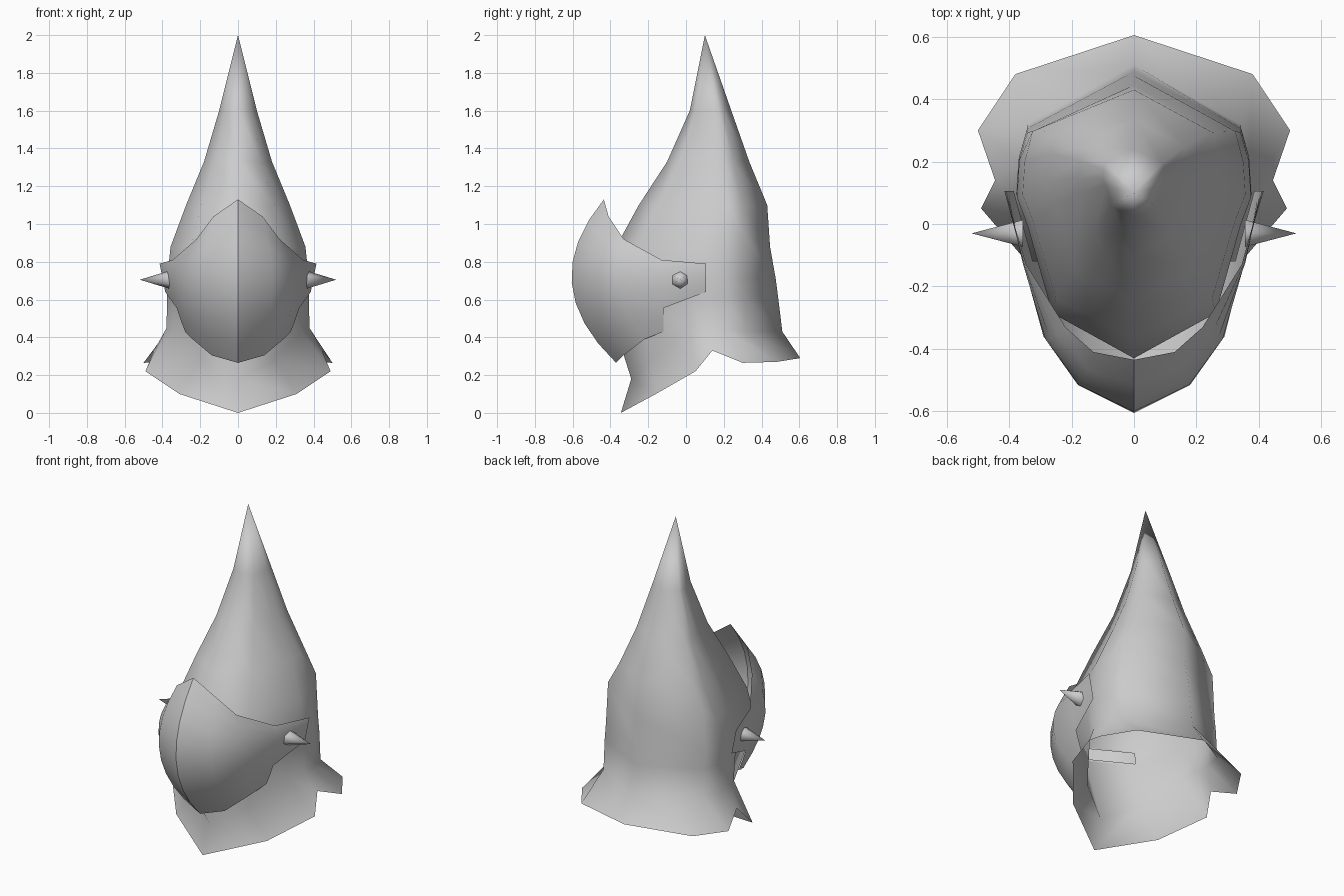
import bpy, bmesh, math
from mathutils import Matrix, Vector

cube = bpy.data.objects.get("Cube")
if cube:
    bpy.data.objects.remove(cube, do_unlink=True)

STEEL = (0.6, 0.6, 0.6, 1)
steel = bpy.data.materials.new("grey steel")
steel.use_nodes = True
steel.diffuse_color = STEEL
steel.node_tree.nodes["Principled BSDF"].inputs["Base Color"].default_value = STEEL


def finish(name, bm, sharp_angle=None):
    """Turn a bmesh into a smooth shaded steel object."""
    mesh = bpy.data.meshes.new(name)
    bm.to_mesh(mesh)
    bm.free()
    mesh.materials.append(steel)
    obj = bpy.data.objects.new(name, mesh)
    bpy.context.collection.objects.link(obj)
    bpy.ops.object.select_all(action="DESELECT")
    obj.select_set(True)
    bpy.context.view_layer.objects.active = obj
    if sharp_angle:
        bpy.ops.object.shade_smooth_by_angle(angle=math.radians(sharp_angle))
    else:
        bpy.ops.object.shade_smooth()
    return obj


def flip(column):
    return [Vector((-p.x, p.y, p.z)) for p in column]


def skin(columns, closed):
    """Join neighbouring top-to-bottom columns of points with quads."""
    bm = bmesh.new()
    grid = [[bm.verts.new(p) for p in column] for column in columns]
    pairs = list(zip(grid, grid[1:]))
    if closed:
        pairs.append((grid[-1], grid[0]))
    for a, b in pairs:
        for r in range(min(len(a), len(b)) - 1):
            bm.faces.new((a[r], a[r + 1], b[r + 1], b[r]))
    bmesh.ops.remove_doubles(bm, verts=bm.verts, dist=0.0005)
    return bm


# Pointed bowl: one half section, scaled at each height
section = [(0, 0), (0.7, 0.16), (0.91, 0.47), (1, 0.57), (0.98, 0.7), (0.91, 0.8), (0, 1)]
EYE_TOP, EYE_BOTTOM = 0.71, 0.61
levels = [  # height, front, back, half width
    (2.0, 0.1, 0.1, 0),
    (1.6, 0.02, 0.24, 0.1),
    (1.33, -0.1, 0.335, 0.18),
    (1.1, -0.25, 0.43, 0.275),
    (0.88, -0.37, 0.445, 0.357),
    (EYE_TOP, -0.43, 0.475, 0.375),
    (EYE_BOTTOM, -0.425, 0.488, 0.376),
]
# Neck line and flared skirt edge, front to back
neck = [(0, -0.29, 0.18), (0.19, -0.18, 0.28), (0.34, 0.02, 0.43), (0.378, 0.1, 0.45),
        (0.37, 0.2, 0.44), (0.34, 0.32, 0.43), (0, 0.51, 0.43)]
skirt = [(0, -0.345, 0), (0.31, -0.16, 0.1), (0.49, 0.05, 0.22), (0.445, 0.14, 0.33),
         (0.5, 0.3, 0.265), (0.38, 0.48, 0.27), (0, 0.605, 0.29)]
half = []
for (sx, t), n, s in zip(section, neck, skirt):
    column = [Vector((sx * w, f + (b - f) * t, z)) for z, f, b, w in levels]
    half.append(column + [Vector(n), Vector(s)])
# The rear shoulders of the bowl sit a little higher than the rest of their ring
half[5][4] += Vector((0, 0.015, 0.085))
shell = skin(half + [flip(c) for c in half[-2:0:-1]], closed=True)

# Eye slits, cut in the two front faces of the eye band
slits = []
for face in shell.faces:
    centre = face.calc_center_median()
    if EYE_BOTTOM < centre.z < EYE_TOP and centre.y < -0.3:
        slits.append(face)
bmesh.ops.inset_individual(shell, faces=slits, thickness=0.022)
bmesh.ops.delete(shell, geom=slits, context="FACES")
finish("helmet_shell", shell)


# Visor: each column bends through a top, middle and bottom point
def bend(top, middle, bottom, steps=8):
    a, m, b = Vector(top), Vector(middle), Vector(bottom)
    out = []
    for i in range(steps + 1):
        t = i / steps
        out.append(a * (1 - t) * (1 - 2 * t) + m * 4 * t * (1 - t) + b * t * (2 * t - 1))
    return out


visor = [
    bend((0, -0.435, 1.13), (0, -0.605, 0.69), (0, -0.37, 0.265)),
    bend((0.13, -0.41, 1.04), (0.18, -0.515, 0.69), (0.14, -0.33, 0.305)),
    bend((0.22, -0.33, 0.92), (0.29, -0.36, 0.68), (0.24, -0.22, 0.39)),
    bend((0.345, -0.13, 0.81), (0.35, -0.12, 0.66), (0.28, -0.12, 0.43)),
]
# Hinge arms reach back from the upper part of the visor sides
arm_top, arm_bottom = Vector((0.415, 0.105, 0.79)), Vector((0.385, 0.105, 0.64))
visor.append([arm_top.lerp(arm_bottom, i / 6) for i in range(7)])
finish("visor", skin([flip(c) for c in visor[:0:-1]] + visor, closed=False), 40)

# Six-sided hinge spikes
for side, name in ((1, "left_spike"), (-1, "right_spike")):
    bm = bmesh.new()
    bmesh.ops.create_cone(bm, cap_ends=True, segments=6, radius1=0.05, radius2=0,
                          depth=0.165, matrix=Matrix.Rotation(math.pi / 6, 4, "Z"))
    spike = finish(name, bm, 65)
    spike.rotation_euler = (0, side * math.pi / 2, 0)
    spike.location = (side * 0.4375, -0.03, 0.705)
